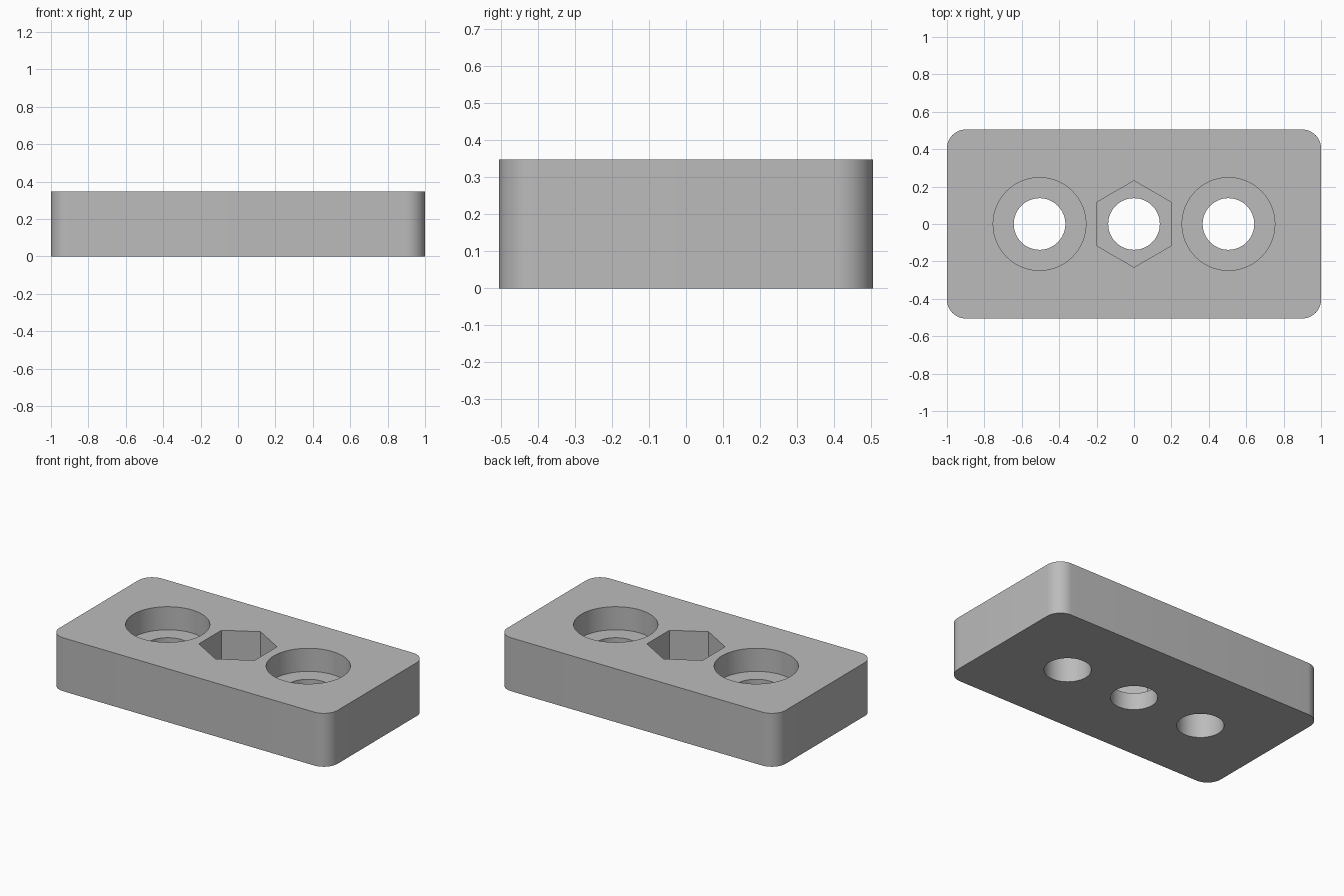
import bpy
import bmesh
import math

cube = bpy.data.objects.get("Cube")
if cube:
    bpy.data.objects.remove(cube, do_unlink=True)

HEIGHT = 0.347
PITCH = 0.505      # hole spacing

grey = bpy.data.materials.new("mid grey")
grey.use_nodes = True
grey.diffuse_color = (0.5, 0.5, 0.5, 1)
grey.node_tree.nodes["Principled BSDF"].inputs["Base Color"].default_value = (0.5, 0.5, 0.5, 1)


def ring(cx, cy, radius, sides, start=0.0, sweep=math.tau):
    """Points on a circle or arc."""
    return [(cx + radius * math.cos(start + sweep * i / sides),
             cy + radius * math.sin(start + sweep * i / sides)) for i in range(sides)]


def prism(name, outline, z0, z1):
    """Extrude a closed outline from z0 to z1."""
    bm = bmesh.new()
    face = bm.faces.new([bm.verts.new((x, y, z0)) for x, y in outline])
    top = bmesh.ops.extrude_face_region(bm, geom=[face])["geom"]
    moved = [v for v in top if isinstance(v, bmesh.types.BMVert)]
    bmesh.ops.translate(bm, verts=moved, vec=(0, 0, z1 - z0))
    bmesh.ops.recalc_face_normals(bm, faces=bm.faces)
    mesh = bpy.data.meshes.new(name)
    bm.to_mesh(mesh)
    bm.free()
    mesh.materials.append(grey)
    obj = bpy.data.objects.new(name, mesh)
    bpy.context.collection.objects.link(obj)
    return obj


# Block with rounded vertical corners
R = 0.1
corners = []
for k, (sx, sy) in enumerate([(1, 1), (-1, 1), (-1, -1), (1, -1)]):
    arc = ring(sx * (1 - R), sy * (0.505 - R), R, 12, k * math.pi / 2, math.pi / 2)
    end = (k + 1) * math.pi / 2
    arc.append((sx * (1 - R) + R * math.cos(end), sy * (0.505 - R) + R * math.sin(end)))
    corners += arc
block = prism("mounting_block", corners, 0, HEIGHT)

# Through holes, round counterbores and the hexagonal nut pocket
cutters = [prism(f"through_hole_{n}", ring(x, 0, 0.138, 64), -0.1, HEIGHT + 0.1)
           for n, x in (("right", -PITCH), ("middle", 0), ("left", PITCH))]
cutters += [prism(f"counterbore_{n}", ring(x, 0, 0.248, 64), 0.197, HEIGHT + 0.1)
            for n, x in (("right", -PITCH), ("left", PITCH))]
cutters.append(prism("nut_pocket", ring(0, 0, 0.231, 6, math.pi / 2), 0.11, HEIGHT + 0.1))

bpy.context.view_layer.objects.active = block
block.select_set(True)
for cutter in cutters:
    cut = block.modifiers.new(cutter.name, "BOOLEAN")
    cut.operation = "DIFFERENCE"
    cut.solver = "EXACT"
    cut.object = cutter
    bpy.ops.object.modifier_apply(modifier=cut.name)
for cutter in cutters:
    bpy.data.objects.remove(cutter, do_unlink=True)

# Smooth the curved walls, keep the edges sharp
bpy.ops.object.shade_smooth_by_angle(angle=math.radians(30))
